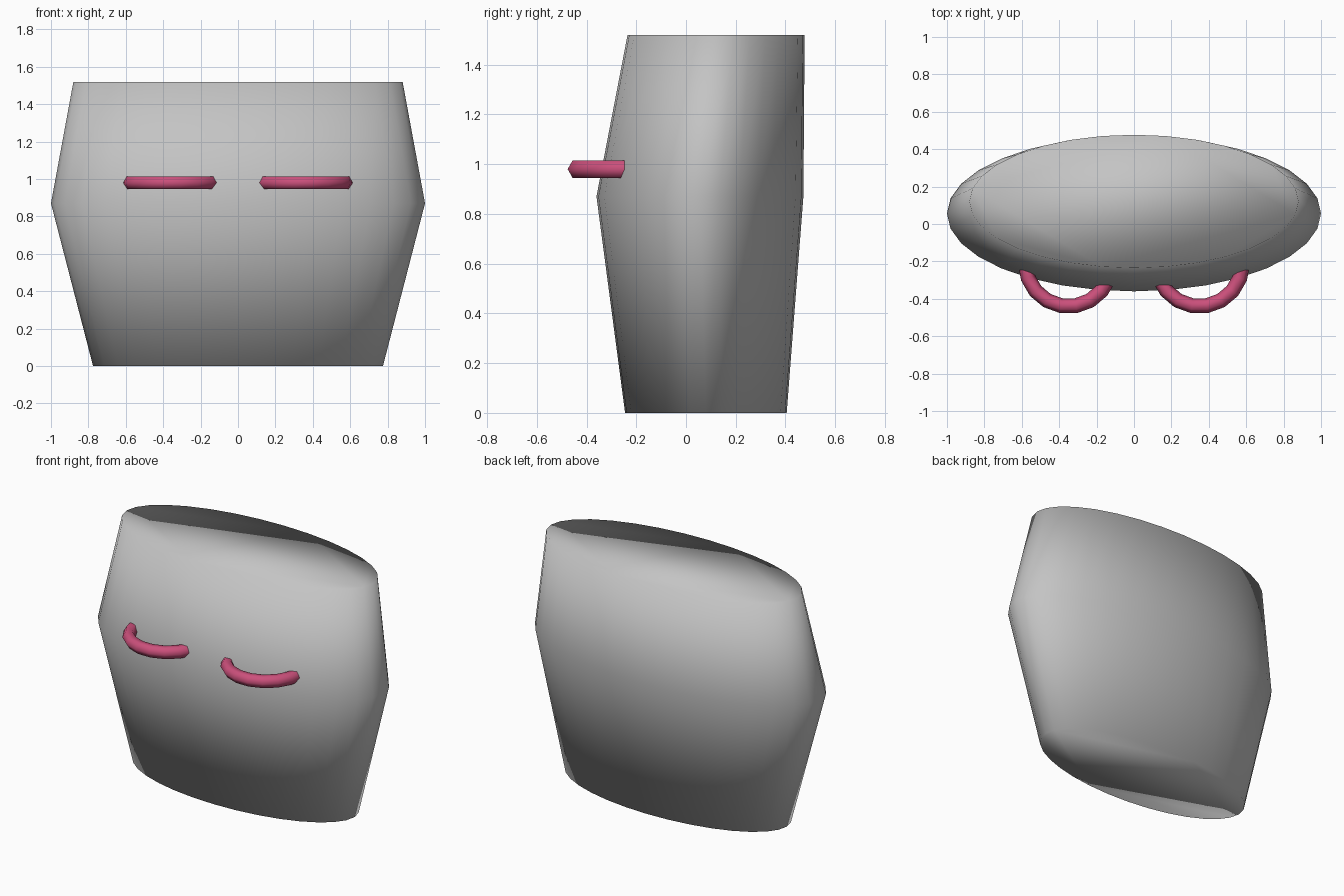
import bpy, bmesh, math

if "Cube" in bpy.data.objects:
    bpy.data.objects.remove(bpy.data.objects["Cube"])


def material(name, rgb):
    m = bpy.data.materials.new(name)
    m.diffuse_color = (*rgb, 1)
    m.use_nodes = True
    m.node_tree.nodes["Principled BSDF"].inputs["Base Color"].default_value = m.diffuse_color
    return m


grey = material("soft grey", (0.55, 0.55, 0.55))
pink = material("rose pink", (0.60, 0.08, 0.20))


def finish(name, bm, mat):
    bmesh.ops.recalc_face_normals(bm, faces=bm.faces)
    for f in bm.faces:
        f.smooth = True
    me = bpy.data.meshes.new(name)
    bm.to_mesh(me)
    bm.free()
    me.materials.append(mat)
    ob = bpy.data.objects.new(name, me)
    bpy.context.collection.objects.link(ob)
    return ob


def bridge(bm, a, b):
    n = len(a)
    for i in range(n):
        j = (i + 1) % n
        bm.faces.new((a[i], a[j], b[j], b[i]))


# Body: three elliptical sections (z, half width, front y, back y), closed ends
def make_body(segments=32):
    bm = bmesh.new()
    rings = []
    for z, a, front, back in ((0, 0.775, -0.245, 0.405),
                              (0.87, 1.0, -0.36, 0.472),
                              (1.52, 0.88, -0.235, 0.477)):
        cy, b = (front + back) / 2, (back - front) / 2
        angles = [math.tau * i / segments for i in range(segments)]
        rings.append([bm.verts.new((a * math.cos(t), cy + b * math.sin(t), z))
                      for t in angles])
    for lower, upper in zip(rings, rings[1:]):
        bridge(bm, lower, upper)
    bm.faces.new(rings[0])
    bm.faces.new(rings[-1])
    finish("body", bm, grey)


# Closed eye: horizontal ring half sunk into the front of the body
def make_eye(name, x, major=0.23, minor=0.04, steps=18, sides=6):
    bm = bmesh.new()
    rings = []
    for i in range(steps):
        t = math.tau * i / steps
        ring = []
        for k in range(sides):
            p = math.tau * k / sides
            r = major + minor * math.cos(p)
            ring.append(bm.verts.new((r * math.cos(t), r * math.sin(t),
                                      minor * math.sin(p))))
        rings.append(ring)
    for i in range(steps):
        bridge(bm, rings[i], rings[(i + 1) % steps])
    ob = finish(name, bm, pink)
    ob.location = (x, -0.21, 0.98)


make_body()
for side, sign in (("left", -1), ("right", 1)):
    make_eye(side + "_eye_arc", sign * 0.35)
